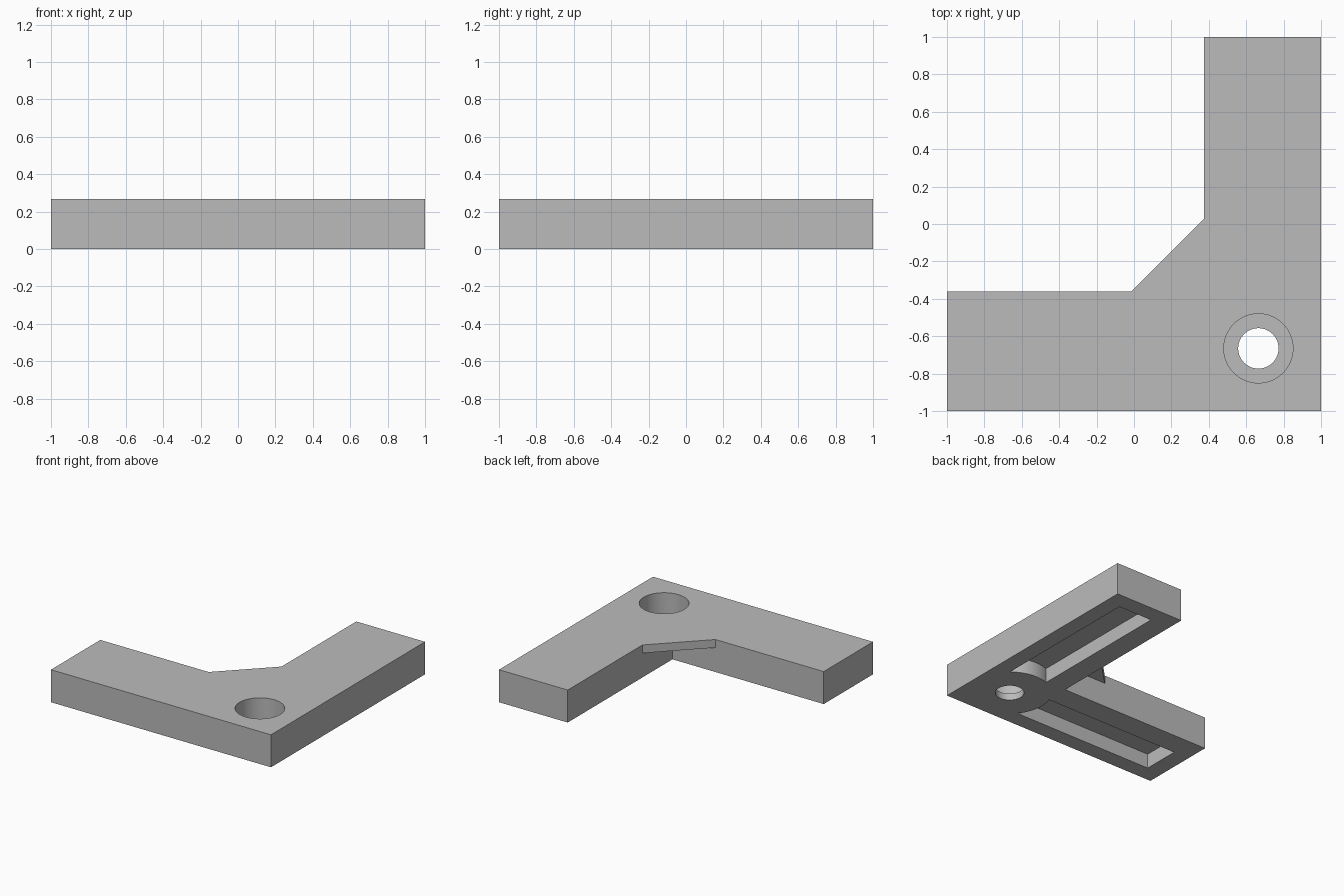
import bpy
import bmesh
from math import radians, sqrt, sin, cos, atan2, tau

if "Cube" in bpy.data.objects:
    bpy.data.objects.remove(bpy.data.objects["Cube"])

HEIGHT = 0.267
INNER_X, INNER_Y = 0.375, -0.36      # inner edges of the two arms
HOLE = (0.665, -0.665)
GUSSET_Z = 0.2
POCKET_DEPTH = 0.12
BORE_Z = 0.055                       # floor of the counterbore
BOSS_RADIUS = 0.315

grey = bpy.data.materials.new("plain grey")
grey.use_nodes = True
grey.diffuse_color = (0.5, 0.5, 0.5, 1)
grey.node_tree.nodes["Principled BSDF"].inputs["Base Color"].default_value = (0.5, 0.5, 0.5, 1)


def prism(name, outline, z0, z1):
    """Extrude a flat outline between two heights."""
    bm = bmesh.new()
    base = bm.faces.new([bm.verts.new((x, y, z0)) for x, y in outline])
    ext = bmesh.ops.extrude_face_region(bm, geom=[base])
    top = [v for v in ext["geom"] if isinstance(v, bmesh.types.BMVert)]
    bmesh.ops.translate(bm, verts=top, vec=(0, 0, z1 - z0))
    bmesh.ops.recalc_face_normals(bm, faces=bm.faces)
    mesh = bpy.data.meshes.new(name)
    bm.to_mesh(mesh)
    bm.free()
    mesh.materials.append(grey)
    obj = bpy.data.objects.new(name, mesh)
    bpy.context.collection.objects.link(obj)
    return obj


def circle(radius, count=64):
    return [(HOLE[0] + radius * cos(tau * i / count),
             HOLE[1] + radius * sin(tau * i / count)) for i in range(count)]


def combine(target, tool, operation):
    """Apply a boolean and discard the tool."""
    tool.hide_render = True
    mod = target.modifiers.new(operation.lower(), "BOOLEAN")
    mod.operation, mod.solver, mod.object = operation, "EXACT", tool
    bpy.context.view_layer.objects.active = target
    bpy.ops.object.modifier_apply(modifier=mod.name)
    bpy.data.objects.remove(tool)


# L-shaped body
bracket = prism("corner_bracket", [(-1, -1), (1, -1), (1, 1), (INNER_X, 1),
                                   (INNER_X, INNER_Y), (-1, INNER_Y)], 0, HEIGHT)

# Thin gusset across the inner corner, flush with the top
gusset = prism("gusset", [(-0.015, INNER_Y), (-0.015, INNER_Y - 0.1),
                          (INNER_X + 0.1, INNER_Y - 0.1),
                          (INNER_X + 0.1, 0.03), (INNER_X, 0.03)], GUSSET_Z, HEIGHT)
combine(bracket, gusset, "UNION")

# Underside pocket in each arm, ending in an arc around the hole boss
low, high, end = -0.865, -0.555, -0.86
angles = []
for y in (high, low):
    dy = y - HOLE[1]
    angles.append(atan2(dy, -sqrt(BOSS_RADIUS ** 2 - dy ** 2)) % tau)
steps = 16
arc = []
for i in range(steps + 1):
    a = angles[0] + (angles[1] - angles[0]) * i / steps
    arc.append((HOLE[0] + BOSS_RADIUS * cos(a), HOLE[1] + BOSS_RADIUS * sin(a)))
front_pocket = arc + [(end, low), (end, high)]
side_pocket = [(-y, -x) for x, y in front_pocket]
for outline in (front_pocket, side_pocket):
    combine(bracket, prism("pocket_cutter", outline, -0.1, POCKET_DEPTH), "DIFFERENCE")

# Counterbored screw hole
combine(bracket, prism("counterbore_cutter", circle(0.185), BORE_Z, 0.5), "DIFFERENCE")
combine(bracket, prism("hole_cutter", circle(0.108), -0.1, 0.5), "DIFFERENCE")

# Merge leftover coplanar faces and smooth only the round walls
bm = bmesh.new()
bm.from_mesh(bracket.data)
bmesh.ops.remove_doubles(bm, verts=bm.verts, dist=0.0001)
bmesh.ops.dissolve_limit(bm, angle_limit=radians(0.5), verts=bm.verts, edges=bm.edges)
bm.to_mesh(bracket.data)
bm.free()
bpy.ops.object.select_all(action="DESELECT")
bracket.select_set(True)
bpy.context.view_layer.objects.active = bracket
bpy.ops.object.shade_smooth_by_angle(angle=radians(30))
